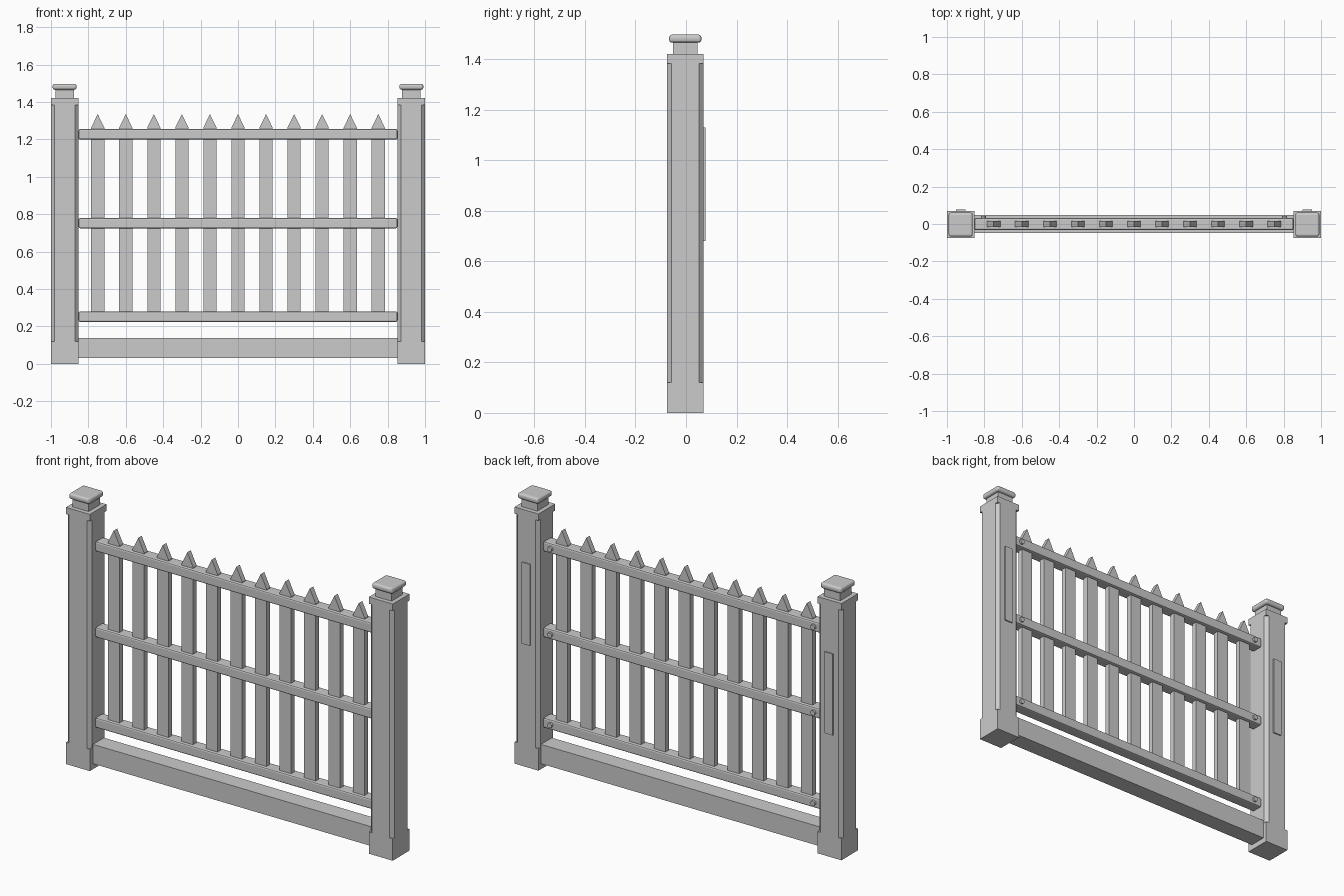
import bpy, bmesh
from mathutils import Matrix, Vector

default = bpy.data.objects.get("Cube")
if default:
    bpy.data.objects.remove(default, do_unlink=True)

grey = bpy.data.materials.new("plain grey")
grey.use_nodes = True
colour = (0.6, 0.6, 0.6, 1)
grey.diffuse_color = colour
grey.node_tree.nodes["Principled BSDF"].inputs["Base Color"].default_value = colour

MID = -0.003          # depth centre of the fence
POST_X, POST_W = 0.927, 0.146


def finish(bm, name):
    bmesh.ops.recalc_face_normals(bm, faces=bm.faces)
    mesh = bpy.data.meshes.new(name)
    bm.to_mesh(mesh)
    bm.free()
    mesh.materials.append(grey)
    obj = bpy.data.objects.new(name, mesh)
    bpy.context.collection.objects.link(obj)
    return obj


def box(name, x, y, z, bevel=0, segments=1, upright_only=False):
    """Box from (low, high) ranges, with optional bevelled edges."""
    bm = bmesh.new()
    ranges = (x, y, z)
    size = [hi - lo for lo, hi in ranges]
    centre = Vector([(lo + hi) / 2 for lo, hi in ranges])
    bmesh.ops.create_cube(bm, size=1, matrix=Matrix.Translation(centre) @ Matrix.Diagonal((*size, 1)))
    if bevel:
        edges = [e for e in bm.edges if not upright_only
                 or abs(e.verts[0].co.z - e.verts[1].co.z) > 0.01]
        bmesh.ops.bevel(bm, geom=edges, offset=bevel, segments=segments,
                        profile=0.5, affect='EDGES')
    return finish(bm, name)


def around(centre, width):
    return (centre - width / 2, centre + width / 2)


# Posts: square base and collar, shaft with chamfered corners, neck and cap
for side, s in (("left", 1), ("right", -1)):
    px = s * POST_X

    def block(part, width, z, **options):
        return box(f"{side}_post_{part}", around(px, width), around(MID, width), z, **options)

    block("base", POST_W, (0, 0.12))
    block("shaft", POST_W, (0.12, 1.383), bevel=0.018, upright_only=True)
    block("collar", POST_W, (1.383, 1.42))
    block("neck", 0.098, (1.42, 1.47))
    block("cap", 0.128, (1.465, 1.497), bevel=0.012, segments=3)
    back = MID + POST_W / 2
    box(f"{side}_back_plate", around(px, 0.05), (back - 0.002, back + 0.007), (0.68, 1.13))

# Bottom beam and three rails with bolts on the back
box("bottom_beam", (-0.86, 0.86), around(0, 0.096), (0.03, 0.137))
for label, z in (("lower", 0.252), ("middle", 0.752), ("upper", 1.227)):
    box(f"{label}_rail", (-0.852, 0.852), around(0, 0.066), around(z, 0.056),
        bevel=0.008, segments=2)
    for side, s in (("left", 1), ("right", -1)):
        bm = bmesh.new()
        bmesh.ops.create_cone(bm, cap_ends=True, segments=12, radius1=0.014, radius2=0.014,
                              depth=0.016, matrix=Matrix.Translation((s * 0.805, 0.036, z))
                              @ Matrix.Rotation(1.5708, 4, 'X'))
        finish(bm, f"{label}_{side}_bolt")

# Pointed pickets
outline = ((-0.035, 0.24), (0.035, 0.24), (0.035, 1.263), (0, 1.335), (-0.035, 1.263))
for i in range(11):
    bm = bmesh.new()
    x = (i - 5) * 0.15
    face = bm.faces.new([bm.verts.new((x + u, -0.015, z)) for u, z in outline])
    extruded = bmesh.ops.extrude_face_region(bm, geom=[face])["geom"]
    bmesh.ops.translate(bm, vec=(0, 0.03, 0),
                        verts=[v for v in extruded if isinstance(v, bmesh.types.BMVert)])
    finish(bm, f"picket_{i + 1}")
